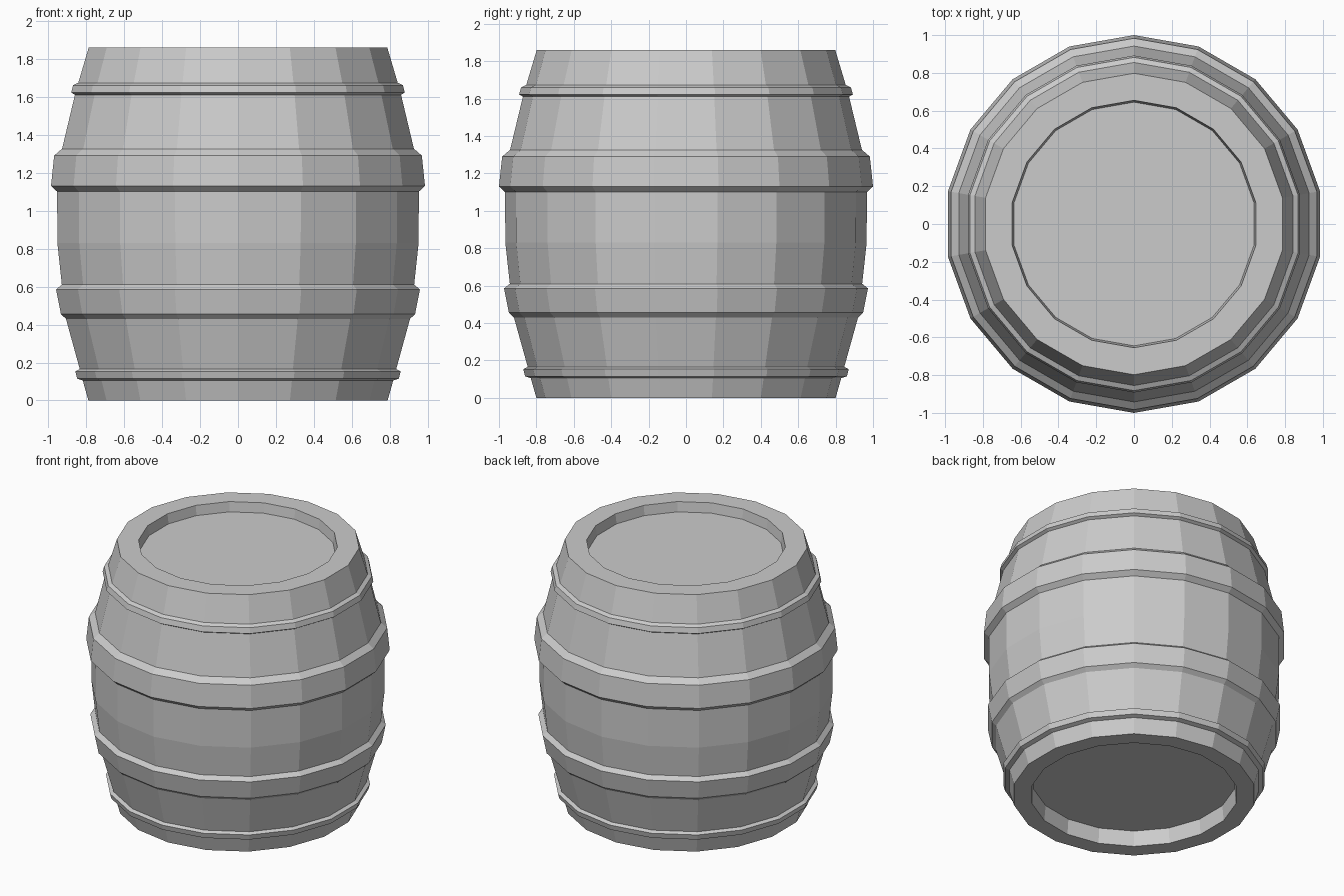
import bpy, bmesh
from math import pi, sin, cos

if "Cube" in bpy.data.objects:
    bpy.data.objects.remove(bpy.data.objects["Cube"])

SIDES = 18


def lathe(name, profile, closed=False):
    """Revolve (radius, z) points around z; open profiles get end caps."""
    bm = bmesh.new()
    rings = []
    for r, z in profile:
        angles = [pi / 2 + 2 * pi * i / SIDES for i in range(SIDES)]
        rings.append([bm.verts.new((r * cos(a), r * sin(a), z)) for a in angles])
    pairs = list(zip(rings, rings[1:]))
    if closed:
        pairs.append((rings[-1], rings[0]))
    else:
        bm.faces.new(rings[0])
        bm.faces.new(rings[-1])
    for low, high in pairs:
        for i in range(SIDES):
            j = (i + 1) % SIDES
            bm.faces.new((low[i], low[j], high[j], high[i]))
    bmesh.ops.recalc_face_normals(bm, faces=bm.faces)
    mesh = bpy.data.meshes.new(name)
    bm.to_mesh(mesh)
    bm.free()
    obj = bpy.data.objects.new(name, mesh)
    bpy.context.collection.objects.link(obj)
    return obj


# Bulging body with recessed heads at both ends
lathe("barrel_body", [
    (0.67, 0.11), (0.68, 0.0), (0.80, 0.0),
    (0.83, 0.105), (0.846, 0.165), (0.92, 0.43), (0.942, 0.61),
    (0.966, 0.83), (0.967, 1.10), (0.942, 1.32),
    (0.872, 1.61), (0.855, 1.67), (0.798, 1.86),
    (0.655, 1.86), (0.645, 1.79),
])

# Hoops: bevelled rings, (radius, z) from body bottom edge to body top edge
hoops = {
    "bottom_hoop": [(0.83, 0.105), (0.86, 0.115), (0.87, 0.153), (0.846, 0.165)],
    "lower_band": [(0.92, 0.43), (0.947, 0.455), (0.973, 0.585), (0.942, 0.61)],
    "upper_band": [(0.967, 1.10), (1.0, 1.13), (0.983, 1.29), (0.942, 1.325)],
    "top_hoop": [(0.872, 1.61), (0.892, 1.622), (0.882, 1.66), (0.855, 1.673)],
}
for name, profile in hoops.items():
    lathe(name, profile, closed=True)
